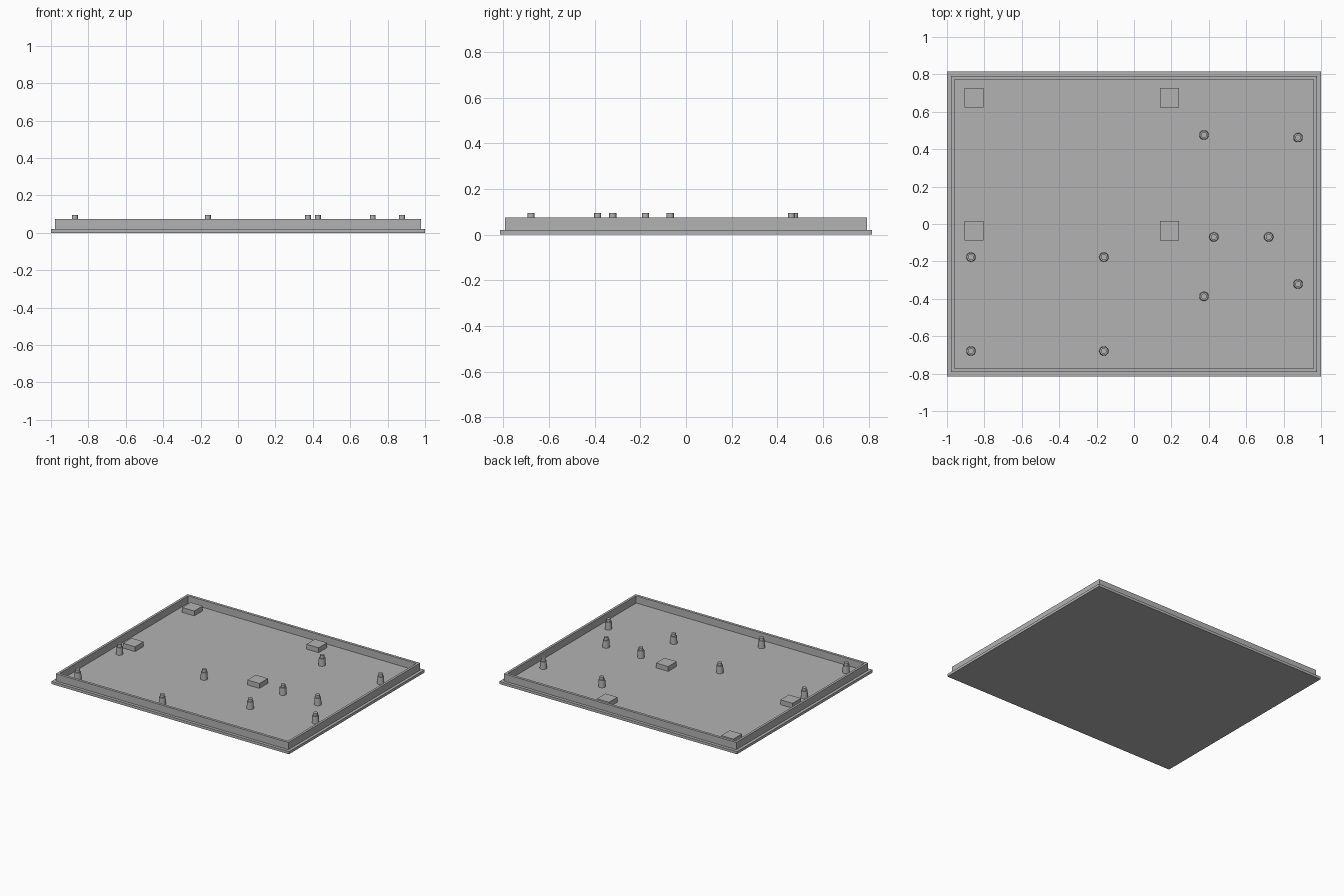
import bpy, bmesh, math

if "Cube" in bpy.data.objects:
    bpy.data.objects.remove(bpy.data.objects["Cube"])

grey = bpy.data.materials.new("light_grey")
grey.diffuse_color = (0.45, 0.45, 0.45, 1)
grey.use_nodes = True
grey.node_tree.nodes["Principled BSDF"].inputs["Base Color"].default_value = grey.diffuse_color

PLATE_TOP, LIP_TOP, PEG_TOP = 0.02, 0.075, 0.096


def finish(name, bm):
    bmesh.ops.recalc_face_normals(bm, faces=bm.faces)
    mesh = bpy.data.meshes.new(name)
    bm.to_mesh(mesh)
    bm.free()
    mesh.materials.append(grey)
    obj = bpy.data.objects.new(name, mesh)
    bpy.context.collection.objects.link(obj)
    return obj


def rect_rings(bm, rings):
    """Stack rectangles (half x, half y, z), bridging each to the next."""
    loops = [[bm.verts.new((sx * hx, sy * hy, z))
              for sx, sy in ((-1, -1), (1, -1), (1, 1), (-1, 1))]
             for hx, hy, z in rings]
    for a, b in zip(loops, loops[1:]):
        for i in range(4):
            j = (i + 1) % 4
            bm.faces.new((a[i], a[j], b[j], b[i]))
    bm.faces.new(loops[0])
    bm.faces.new(loops[-1])


# Cover tray: base plate with a stepped-in raised lip and a flat floor
bm = bmesh.new()
rect_rings(bm, [(1, 0.815, 0), (1, 0.815, PLATE_TOP),
                (0.978, 0.792, PLATE_TOP), (0.978, 0.792, LIP_TOP),
                (0.96, 0.772, LIP_TOP), (0.96, 0.772, PLATE_TOP)])
finish("cover_tray", bm)

# Square support blocks on the floor
for i, (x, y) in enumerate((x, y) for x in (-0.856, 0.19) for y in (-0.036, 0.675)):
    bm = bmesh.new()
    rect_rings(bm, [(0.051, 0.051, PLATE_TOP), (0.051, 0.051, 0.057)])
    finish(f"support_block_{i + 1}", bm).location = (x, y, 0)

# Standoff posts: thick stem with a thin locating peg on top
POST = [(0.025, PLATE_TOP), (0.0225, LIP_TOP), (0.0155, LIP_TOP), (0.0155, PEG_TOP)]
SIDES = 32
bm = bmesh.new()
loops = [[bm.verts.new((r * math.cos(math.tau * k / SIDES),
                        r * math.sin(math.tau * k / SIDES), z))
          for k in range(SIDES)] for r, z in POST]
for a, b in zip(loops, loops[1:]):
    for k in range(SIDES):
        n = (k + 1) % SIDES
        bm.faces.new((a[k], a[n], b[n], b[k]))
bm.faces.new(loops[0])
bm.faces.new(loops[-1])
post = finish("standoff_post_1", bm)
bpy.context.view_layer.objects.active = post
post.select_set(True)
bpy.ops.object.shade_smooth_by_angle(angle=math.radians(30))

spots = [(x, y) for x in (-0.872, -0.161) for y in (-0.679, -0.177)]
spots += [(0.374, 0.476), (0.877, 0.462), (0.427, -0.069),
          (0.72, -0.069), (0.877, -0.321), (0.374, -0.387)]
post.location = (*spots[0], 0)
for i, (x, y) in enumerate(spots[1:], 2):
    copy = post.copy()
    copy.name = f"standoff_post_{i}"
    copy.location = (x, y, 0)
    bpy.context.collection.objects.link(copy)
